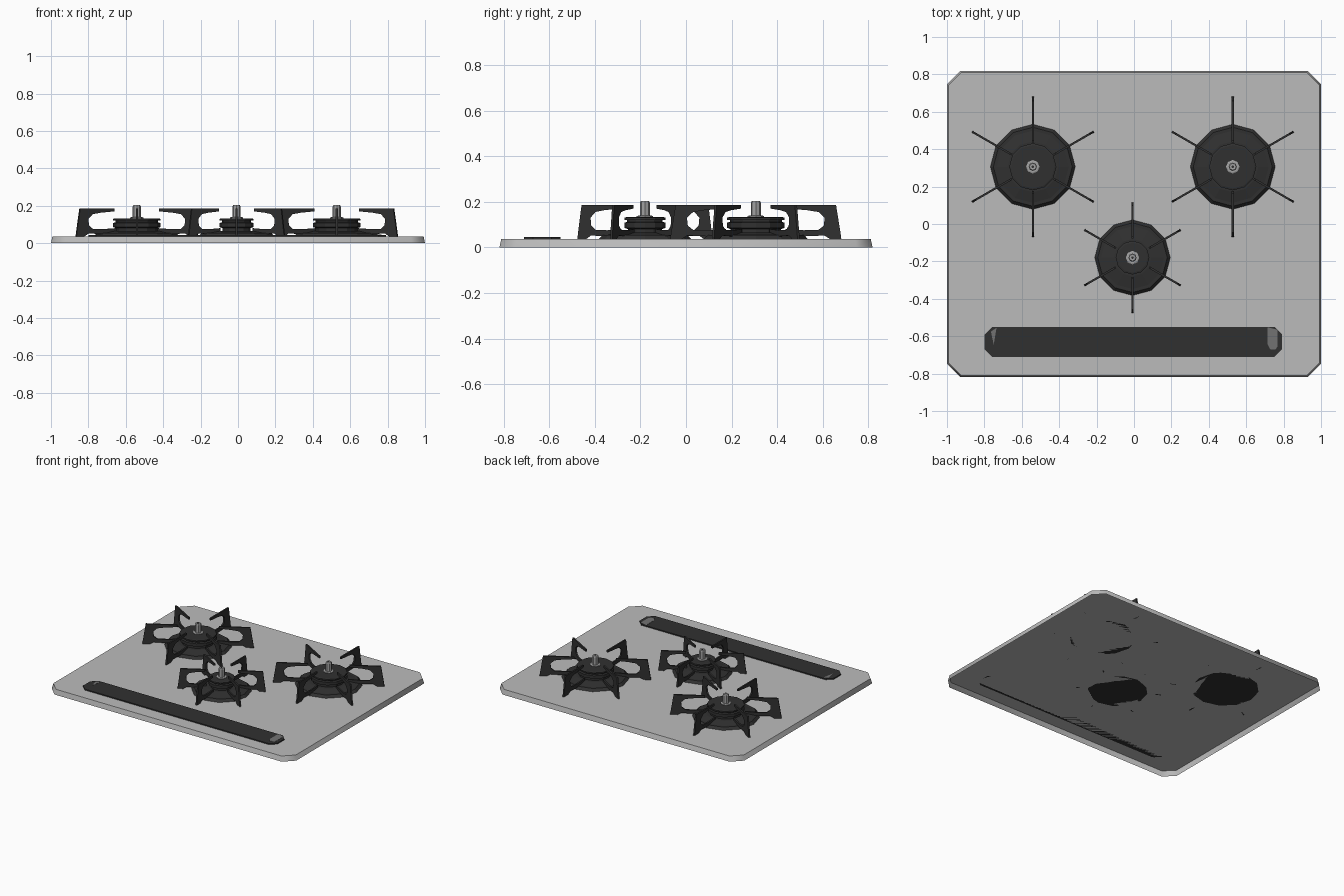
import bpy, bmesh
from math import cos, sin, pi, radians
from mathutils import Matrix, Vector

if "Cube" in bpy.data.objects:
    bpy.data.objects.remove(bpy.data.objects["Cube"])


def material(name, value):
    m = bpy.data.materials.new(name)
    m.use_nodes = True
    colour = (value, value, value, 1)
    m.diffuse_color = colour
    m.node_tree.nodes["Principled BSDF"].inputs["Base Color"].default_value = colour
    return m


STEEL = material("light_grey_plate", 0.50)
BLACK = material("black_iron", 0.030)
METAL = material("grey_metal", 0.36)
GLINT = material("mid_grey_patch", 0.17)


def finish(name, bm, mat, location=(0, 0, 0)):
    bmesh.ops.recalc_face_normals(bm, faces=bm.faces)
    mesh = bpy.data.meshes.new(name)
    bm.to_mesh(mesh)
    bm.free()
    mesh.materials.append(mat)
    ob = bpy.data.objects.new(name, mesh)
    ob.location = location
    bpy.context.collection.objects.link(ob)
    return ob


def extrude_outline(bm, points, vector):
    """Make a solid by extruding a closed outline."""
    face = bm.faces.new([bm.verts.new(p) for p in points])
    ext = bmesh.ops.extrude_face_region(bm, geom=[face])
    verts = [g for g in ext["geom"] if isinstance(g, bmesh.types.BMVert)]
    bmesh.ops.translate(bm, verts=verts, vec=Vector(vector))
    return verts


def chamfered(w, d, c, z):
    """Rectangle outline with cut corners, half sizes w and d."""
    return [(w, d - c, z), (w - c, d, z), (c - w, d, z), (-w, d - c, z),
            (-w, c - d, z), (c - w, -d, z), (w - c, -d, z), (w, c - d, z)]


def lathe(name, profile, sides, mat, centre):
    """Turned solid from (radius, height) points, capped at both ends."""
    bm = bmesh.new()
    rings = []
    for r, z in profile:
        rings.append([bm.verts.new((r * cos(2 * pi * i / sides),
                                    r * sin(2 * pi * i / sides), z))
                      for i in range(sides)])
    for a, b in zip(rings, rings[1:]):
        for i in range(sides):
            j = (i + 1) % sides
            bm.faces.new((a[i], a[j], b[j], b[i]))
    bm.faces.new(rings[0])
    bm.faces.new(rings[-1])
    return finish(name, bm, mat, (*centre, 0))


# C-shaped pan support arm as (radius, height), standing on its outer foot
ARM = [(.375, .037), (.372, .06), (.352, .185), (.14, .185), (.14, .17),
       (.225, .163), (.275, .155), (.302, .13), (.298, .095), (.275, .077),
       (.21, .075), (.13, .08), (.13, .06), (.20, .048), (.30, .052),
       (.325, .037)]
THICK = 0.011


def grate(name, centre, scale):
    bm = bmesh.new()
    for k in range(6):
        part = bmesh.new()
        extrude_outline(part, [(r * scale, -THICK / 2, z) for r, z in ARM],
                        (0, THICK, 0))
        part.transform(Matrix.Rotation(radians(30 + 60 * k), 4, 'Z'))
        temp = bpy.data.meshes.new("arm_part")
        part.to_mesh(temp)
        part.free()
        bm.from_mesh(temp)
        bpy.data.meshes.remove(temp)
    return finish(name, bm, BLACK, (*centre, 0))


def burner(side, centre, base, body, scale):
    # dished skirt
    lathe(side + "_burner_skirt",
          [(base, .037), (base - .016, .054), (base - .034, .054),
           (body + .01, .066), (body, .066)],
          12, BLACK, centre)
    # burner head with a narrow neck below the cap
    lathe(side + "_burner_head",
          [(body - .015, .05), (body - .015, .08), (body, .086), (body, .108),
           (body - .012, .112), (body - .012, .12), (body, .12), (body, .13),
           (body - .01, .133)],
          12, BLACK, centre)
    # sensor post on a low collar
    lathe(side + "_sensor_collar", [(.036, .13), (.036, .137), (.03, .139)],
          8, METAL, centre)
    lathe(side + "_sensor_post", [(.022, .13), (.022, .196), (.018, .203)],
          8, METAL, centre)
    lathe(side + "_sensor_dimple", [(.007, .2), (.007, .204)], 8, BLACK, centre)
    grate(side + "_pan_support", centre, scale)


# Hob plate: pressed sheet, open underneath, with slightly sloping walls
bm = bmesh.new()
top = extrude_outline(bm, chamfered(1.0, .818, .07, 0), (0, 0, .037))
for v in top:
    v.co.x *= .992
    v.co.y *= .99
underside = [f for f in bm.faces if all(v.co.z < .001 for v in f.verts)]
bmesh.ops.delete(bm, geom=underside, context='FACES_ONLY')
plate = finish("hob_plate", bm, STEEL)
bpy.ops.object.select_all(action='DESELECT')
plate.select_set(True)
bpy.context.view_layer.objects.active = plate
bpy.ops.object.shade_smooth_by_angle(angle=radians(50))

# Burners
burner("right", (-.541, .306), .227, .126, 1.0)
burner("left", (.528, .306), .227, .126, 1.0)
burner("front", (-.008, -.18), .202, .09, .79)

# Control panel strip with pale end patches
bm = bmesh.new()
extrude_outline(bm, chamfered(.795, .08, .04, .037), (0, 0, .008))
finish("control_panel", bm, BLACK, (-.003, -.63, 0))
for name, outline in (
        ("left_panel_patch", [(.715, -.552), (.768, -.566), (.768, -.655),
                              (.755, -.672), (.73, -.672), (.715, -.645)]),
        ("right_panel_patch", [(-.765, -.575), (-.735, -.555), (-.75, -.645)])):
    bm = bmesh.new()
    extrude_outline(bm, [(x, y, .044) for x, y in outline], (0, 0, .002))
    finish(name, bm, GLINT)
